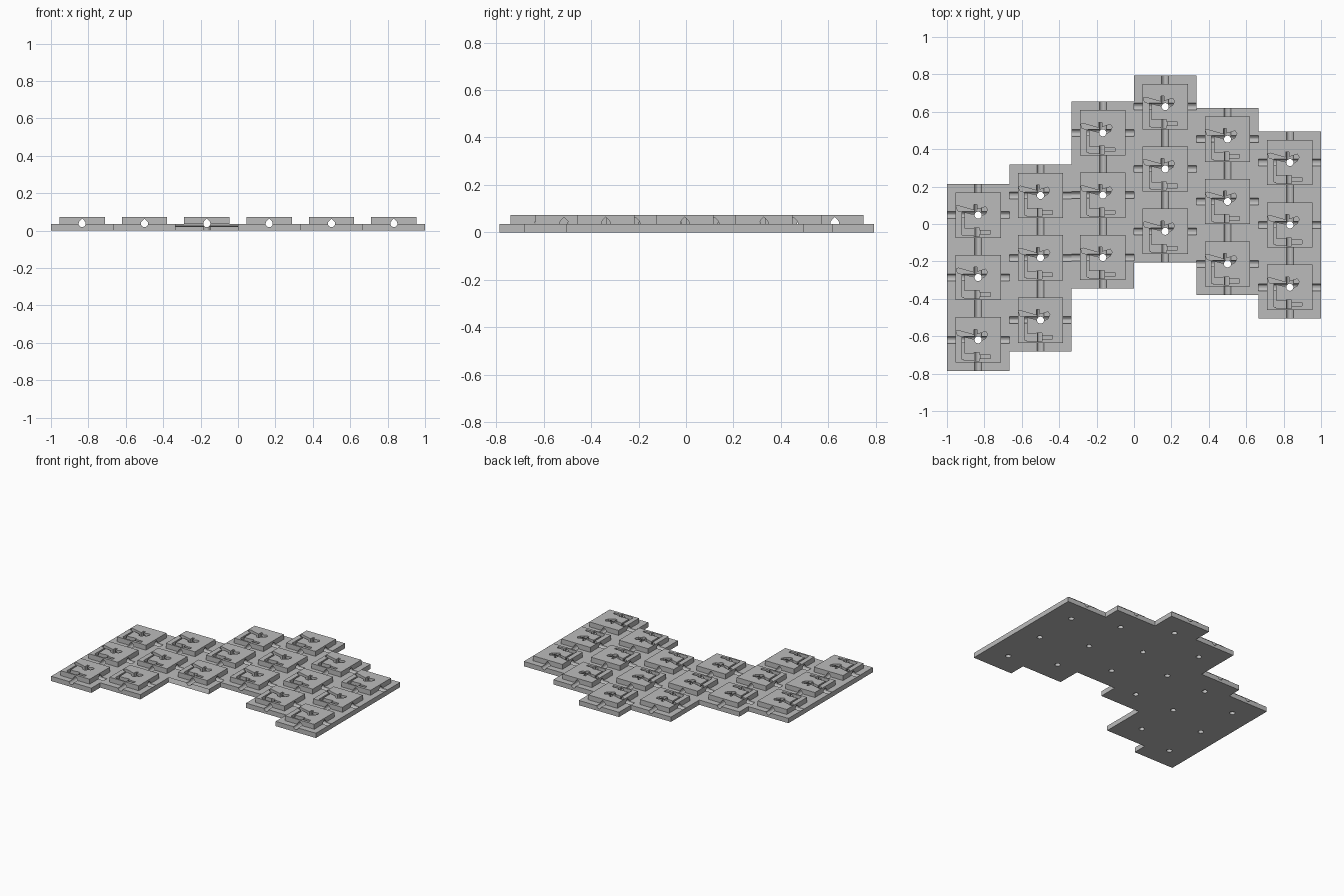
import bpy, bmesh
from math import cos, sin, pi, radians

cube = bpy.data.objects.get("Cube")
if cube:
    bpy.data.objects.remove(cube, do_unlink=True)

PITCH = 1 / 3
PLATE, TOP = 0.036, 0.073
COLUMN_STARTS = [-0.786, -0.681, -0.346, -0.206, -0.38, -0.505]
COLUMNS = [(-1 + PITCH * (i + 0.5), y) for i, y in enumerate(COLUMN_STARTS)]
CENTRES = [(x, y + PITCH * (r + 0.5)) for x, y in COLUMNS for r in range(3)]

grey = bpy.data.materials.new("light grey plastic")
grey.use_nodes = True
COLOUR = (0.5, 0.5, 0.5, 1)
grey.diffuse_color = COLOUR
grey.node_tree.nodes["Principled BSDF"].inputs["Base Color"].default_value = COLOUR


def make_object(name, bm):
    bmesh.ops.recalc_face_normals(bm, faces=bm.faces[:])
    mesh = bpy.data.meshes.new(name)
    bm.to_mesh(mesh)
    bm.free()
    mesh.materials.append(grey)
    ob = bpy.data.objects.new(name, mesh)
    bpy.context.collection.objects.link(ob)
    return ob


def sweep(bm, ring, offset):
    """Extrude a closed ring of points into a solid."""
    face = bm.faces.new([bm.verts.new(p) for p in ring])
    result = bmesh.ops.extrude_face_region(bm, geom=[face], use_keep_orig=True)
    moved = [v for v in result["geom"] if isinstance(v, bmesh.types.BMVert)]
    bmesh.ops.translate(bm, vec=offset, verts=moved)


def prism(bm, outline, x, y, z0, z1):
    sweep(bm, [(x + u, y + v, z0) for u, v in outline], (0, 0, z1 - z0))


def rect(x0, x1, y0, y1):
    return [(x0, y0), (x1, y0), (x1, y1), (x0, y1)]


def combine(base, tool, operation):
    mod = base.modifiers.new(operation, "BOOLEAN")
    mod.operation, mod.object = operation, tool
    mod.solver, mod.use_self = "EXACT", True
    bpy.context.view_layer.objects.active = base
    bpy.ops.object.modifier_apply(modifier=mod.name)
    bpy.data.objects.remove(tool, do_unlink=True)


# Stepped base plate, one outline round all six columns
h = PITCH / 2
lower = [p for x, y in COLUMNS for p in ((x - h, y), (x + h, y))]
upper = [p for x, y in reversed(COLUMNS) for p in ((x + h, y + 1), (x - h, y + 1))]
bm = bmesh.new()
prism(bm, lower + upper, 0, 0, 0, PLATE)
plate = make_object("switch_plate", bm)

# Raised square blocks
bm = bmesh.new()
for x, y in CENTRES:
    prism(bm, rect(-0.121, 0.121, -0.121, 0.121), x, y, PLATE - 0.01, TOP)
combine(plate, make_object("raised_blocks", bm), "UNION")

# Teardrop wire channels along the columns and across each tile
R, AXIS = 0.019, 0.037
tear = [(R * cos(a), AXIS + R * sin(a))
        for a in (radians(135 + 270 * i / 12) for i in range(13))]
tear.append((0, AXIS + R * 1.414))
bm = bmesh.new()
for x, y in COLUMNS:
    sweep(bm, [(x + u, y - 0.05, v) for u, v in tear], (0, 1.1, 0))
combine(plate, make_object("column_channels", bm), "DIFFERENCE")
bm = bmesh.new()
for x, y in CENTRES:
    sweep(bm, [(x - h, y + u, v) for u, v in tear], (PITCH, 0, 0))
combine(plate, make_object("row_channels", bm), "DIFFERENCE")

# Round holes through each tile
circle = [(R * cos(2 * pi * i / 16), R * sin(2 * pi * i / 16)) for i in range(16)]
bm = bmesh.new()
for x, y in CENTRES:
    prism(bm, circle, x, y, -0.05, 0.15)
combine(plate, make_object("centre_holes", bm), "DIFFERENCE")

# Contact slots and stepped component pockets in the block tops
contact = [(-0.118, 0.048), (-0.105, 0.05), (-0.02, 0.026), (0.04, 0.045), (0.05, 0.03),
           (0.04, 0.008), (0, -0.015), (-0.025, 0.004), (-0.11, 0.024)]
pockets = [(contact, 0.037),
           (rect(-0.022, -0.005, 0.02, 0.056), 0.04),
           (rect(-0.085, -0.073, -0.105, 0.025), 0.05),
           (rect(-0.075, -0.02, -0.11, -0.072), 0.05),
           (rect(-0.021, 0.008, -0.113, -0.069), 0.045),
           (rect(0.007, 0.065, -0.101, -0.081), 0.055)]
for outline, floor in pockets:
    bm = bmesh.new()
    for x, y in CENTRES:
        prism(bm, outline, x, y, floor, 0.1)
    combine(plate, make_object("pocket_cutter", bm), "DIFFERENCE")
